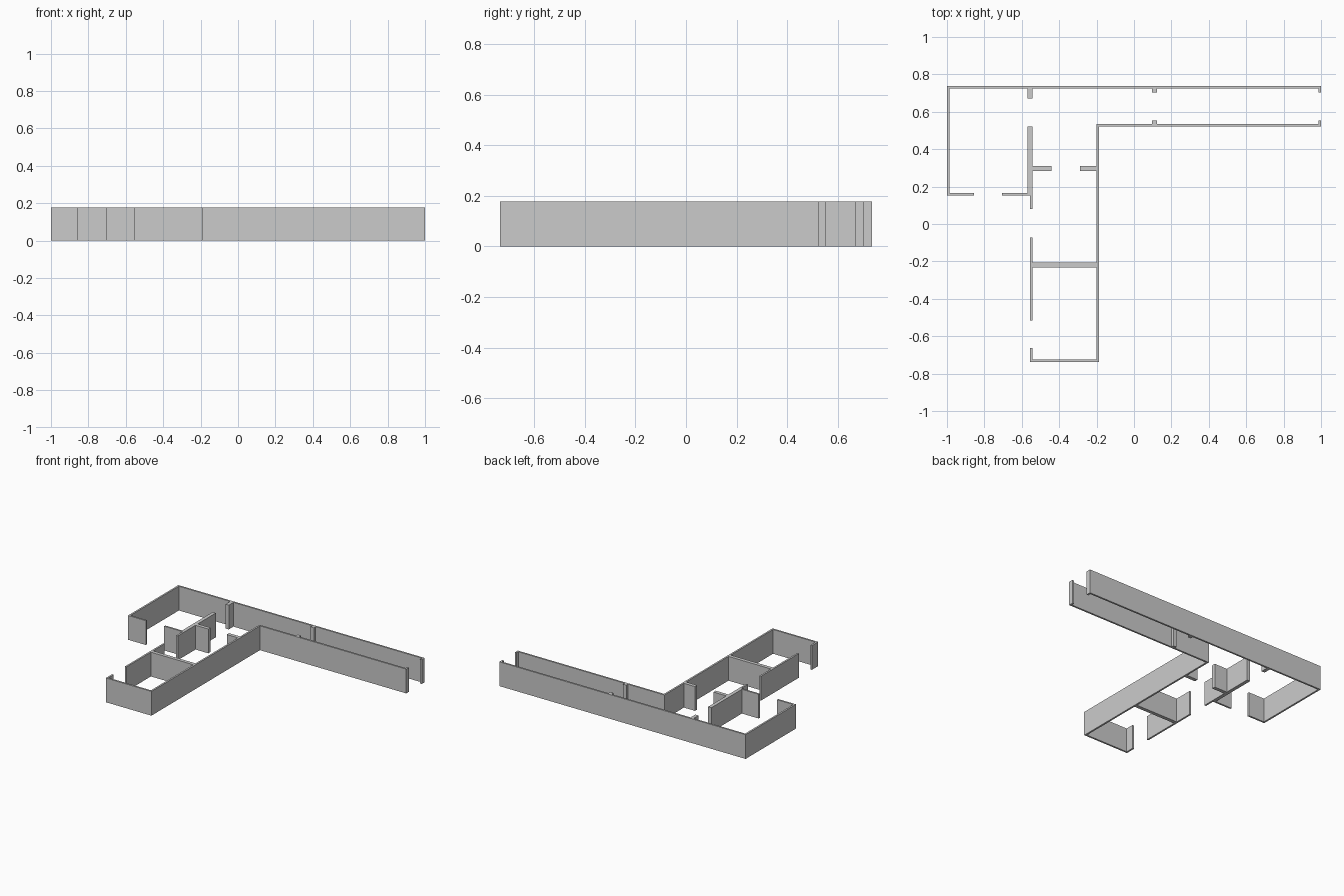
import bpy, bmesh
from mathutils import Vector

if "Cube" in bpy.data.objects:
    bpy.data.objects.remove(bpy.data.objects["Cube"])

H = 0.178   # wall height
T = 0.013   # outer wall thickness
P = 0.026   # partition thickness


def extrude_outline(name, pts):
    """Closed plan outline raised to wall height."""
    bm = bmesh.new()
    face = bm.faces.new([bm.verts.new((x, y, 0)) for x, y in pts])
    top = bmesh.ops.extrude_face_region(bm, geom=[face])["geom"]
    bmesh.ops.translate(bm, vec=(0, 0, H),
                        verts=[g for g in top if isinstance(g, bmesh.types.BMVert)])
    bmesh.ops.recalc_face_normals(bm, faces=bm.faces)
    me = bpy.data.meshes.new(name)
    bm.to_mesh(me)
    bm.free()
    ob = bpy.data.objects.new(name, me)
    bpy.context.collection.objects.link(ob)
    return ob


def wall_run(name, path):
    """Wall along its outer face, thickened to the right, with mitred corners."""
    pts = [Vector(p) for p in path]
    normals = []
    for a, b in zip(pts, pts[1:]):
        d = (b - a).normalized()
        normals.append(Vector((d.y, -d.x)))
    inner = [pts[0] + normals[0] * T]
    for i in range(1, len(pts) - 1):
        inner.append(pts[i] + (normals[i - 1] + normals[i]) * T)
    inner.append(pts[-1] + normals[-1] * T)
    return extrude_outline(name, pts + inner[::-1])


def block(name, x0, x1, y0, y1):
    return extrude_outline(name, [(x0, y0), (x1, y0), (x1, y1), (x0, y1)])


# Outer walls, broken at the doorways
N, S, C = 0.737, -0.737, 0.522      # north face, south face, corridor south face
W, E = -0.557, -0.187               # west and east faces of the south wing
R = 0.153                           # south face of the west room
wall_run("north_outer_wall", [(-0.856, R), (-1, R), (-1, N), (1, N), (1, 0.703)])
wall_run("south_outer_wall", [(1, 0.554), (1, C), (E, C), (E, S), (W, S), (W, -0.664)])
wall_run("west_wing_wall", [(W, -0.515), (W, -0.073)])
wall_run("inner_corner_wall", [(W, 0.079), (W, R), (-0.706, R)])

# Thick room partitions
xi = W + T                          # inner face of the wing's west wall
block("west_room_partition", xi - P, xi, R + T, 0.52)
block("west_room_door_stub", xi - P, xi, 0.67, N - T)
block("hall_partition_left", xi, -0.44, 0.284, 0.284 + P)
block("hall_partition_right", -0.29, E - T, 0.284, 0.284 + P)
block("south_room_partition", xi, E - T, -0.233, -0.233 + P)

# Corridor door stubs
block("corridor_stub_north", 0.097, 0.097 + P, 0.703, N - T)
block("corridor_stub_south", 0.097, 0.097 + P, C + T, 0.554)
